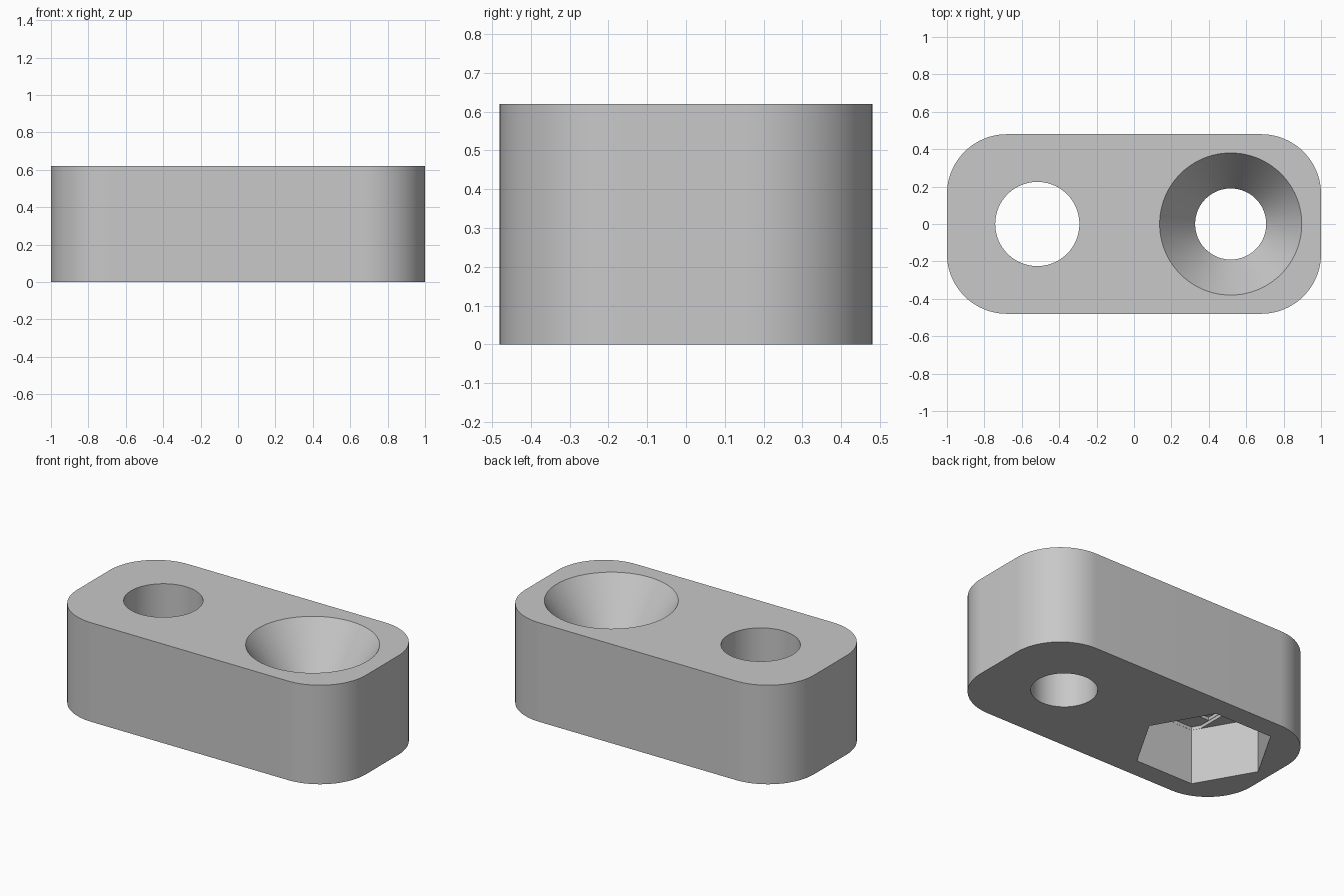
import bpy
import bmesh
from math import cos, sin, pi, radians

cube = bpy.data.objects.get("Cube")
if cube:
    bpy.data.objects.remove(cube, do_unlink=True)

LENGTH, WIDTH, HEIGHT, CORNER = 2.0, 0.96, 0.62, 0.32
HOLE_X = 0.517
BOLT_R, SCREW_R, SINK_R = 0.225, 0.19, 0.38
NUT_R, NUT_DEPTH, STEP = 0.403, 0.35, 0.02

grey = bpy.data.materials.new("light grey plastic")
grey.use_nodes = True
colour = (0.58, 0.58, 0.58, 1)
grey.diffuse_color = colour
grey.node_tree.nodes["Principled BSDF"].inputs["Base Color"].default_value = colour


def circle(radius, sides=96):
    return [(radius * cos(2 * pi * i / sides), radius * sin(2 * pi * i / sides))
            for i in range(sides)]


def rectangle(hx, hy):
    return [(hx, hy), (-hx, hy), (-hx, -hy), (hx, -hy)]


def loft(name, sections, x=0):
    """Closed solid through (outline, height) sections of equal point count."""
    bm = bmesh.new()
    rings = [[bm.verts.new((px + x, py, z)) for px, py in outline]
             for outline, z in sections]
    for low, high in zip(rings, rings[1:]):
        for i in range(len(low)):
            j = (i + 1) % len(low)
            bm.faces.new((low[i], low[j], high[j], high[i]))
    bm.faces.new(rings[0][::-1])
    bm.faces.new(rings[-1])
    bmesh.ops.recalc_face_normals(bm, faces=bm.faces)
    mesh = bpy.data.meshes.new(name)
    bm.to_mesh(mesh)
    bm.free()
    mesh.materials.append(grey)
    obj = bpy.data.objects.new(name, mesh)
    bpy.context.collection.objects.link(obj)
    return obj


# Block with rounded vertical corners
outline = []
for quarter, (sx, sy) in enumerate([(1, 1), (-1, 1), (-1, -1), (1, -1)]):
    for i in range(25):
        a = (quarter + i / 24) * pi / 2
        outline.append((sx * (LENGTH / 2 - CORNER) + CORNER * cos(a),
                        sy * (WIDTH / 2 - CORNER) + CORNER * sin(a)))
block = loft("mounting_block", [(outline, 0), (outline, HEIGHT)])

# Countersunk screw hole, with the cone carried on above the top face
sink_depth = 0.28
over = 0.1
over_r = SINK_R + (SINK_R - SCREW_R) * over / sink_depth
cutters = [loft("screw_hole_cutter", [
    (circle(SCREW_R), -over),
    (circle(SCREW_R), HEIGHT - sink_depth),
    (circle(over_r), HEIGHT + over)], HOLE_X)]

# Bolt hole with a hexagonal nut pocket underneath
cutters.append(loft("bolt_hole_cutter", [
    (circle(BOLT_R), -over), (circle(BOLT_R), HEIGHT + over)], -HOLE_X))
hexagon = circle(NUT_R, 6)
cutters.append(loft("nut_pocket_cutter", [(hexagon, -over), (hexagon, NUT_DEPTH)], -HOLE_X))

# Stepped bridging recesses above the nut: a slot, then a square
half = BOLT_R + 0.004
inner_r = NUT_R - 0.001
side_y = (inner_r - half) * 3 ** 0.5
flat_x, flat_y = inner_r / 2, inner_r * sin(pi / 3)
slot = [(half, side_y), (flat_x, flat_y), (-flat_x, flat_y), (-half, side_y),
        (-half, -side_y), (-flat_x, -flat_y), (flat_x, -flat_y), (half, -side_y)]
square = rectangle(BOLT_R + 0.002, BOLT_R + 0.002)
for name, shape, steps in (("slot_cutter", slot, 1), ("square_cutter", square, 2)):
    cutters.append(loft(name, [(shape, NUT_DEPTH - 0.05),
                               (shape, NUT_DEPTH + steps * STEP)], -HOLE_X))

# Cut the openings and drop the cutters
bpy.ops.object.select_all(action="DESELECT")
bpy.context.view_layer.objects.active = block
block.select_set(True)
for cutter in cutters:
    cutter.hide_render = True
    mod = block.modifiers.new(cutter.name, "BOOLEAN")
    mod.operation = "DIFFERENCE"
    mod.solver = "EXACT"
    mod.object = cutter
    bpy.ops.object.modifier_apply(modifier=mod.name)
    bpy.data.objects.remove(cutter, do_unlink=True)

bpy.ops.object.shade_smooth_by_angle(angle=radians(20))
